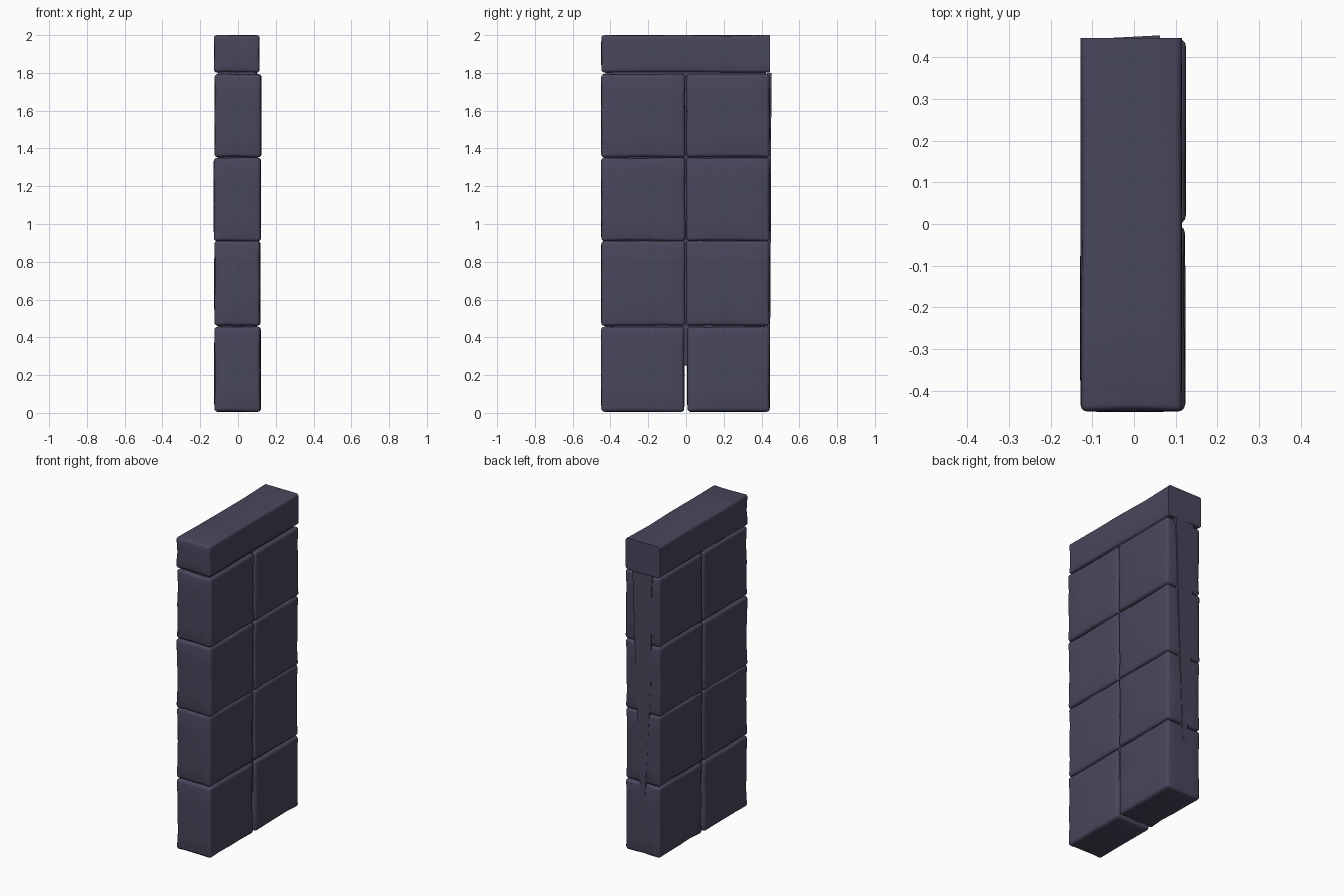
import bpy, bmesh, random
from mathutils import Vector

if "Cube" in bpy.data.objects:
    bpy.data.objects.remove(bpy.data.objects["Cube"])

random.seed(4)

stone = bpy.data.materials.new("dark slate stone")
stone.diffuse_color = (0.066, 0.063, 0.107, 1)
stone.use_nodes = True
stone.node_tree.nodes["Principled BSDF"].inputs["Base Color"].default_value = stone.diffuse_color


def finish(bm, name, angle=0.6):
    bmesh.ops.recalc_face_normals(bm, faces=bm.faces)
    me = bpy.data.meshes.new(name)
    bm.to_mesh(me)
    bm.free()
    me.materials.append(stone)
    ob = bpy.data.objects.new(name, me)
    bpy.context.collection.objects.link(ob)
    bpy.ops.object.select_all(action='DESELECT')
    ob.select_set(True)
    bpy.context.view_layer.objects.active = ob
    bpy.ops.object.shade_smooth_by_angle(angle=angle)
    return ob


def block(name, x, y, z, bevel=0.018, sharp_back=False):
    """Hewn stone: box with worn, slightly wavy rounded edges."""
    lo, hi = Vector((x[0], y[0], z[0])), Vector((x[1], y[1], z[1]))
    mid, half = (lo + hi) / 2, (hi - lo) / 2
    bm = bmesh.new()
    bmesh.ops.create_cube(bm, size=2)
    bmesh.ops.subdivide_edges(bm, edges=bm.edges[:], cuts=3, use_grid_fill=True)
    rim = []
    for e in bm.edges:
        a, b = e.verts
        shared = sum(abs(a.co[i]) > .99 and a.co[i] * b.co[i] > .99 for i in range(3))
        back = a.co.y > .99 and b.co.y > .99
        if shared == 2 and not (sharp_back and back):
            rim.append(e)
    # wear only the rim, always inward
    for v in bm.verts:
        sides = [i for i in range(3) if abs(v.co[i]) > .99]
        s = v.co.copy()
        v.co = mid + Vector(s[i] * half[i] for i in range(3))
        if len(sides) == 2 and not (sharp_back and s.y > .99):
            for i in sides:
                v.co[i] -= (1 if s[i] > 0 else -1) * random.uniform(0, .005)
    bmesh.ops.bevel(bm, geom=rim, offset=bevel, segments=3, profile=0.5,
                    affect='EDGES', clamp_overlap=True)
    return finish(bm, name)


# Four courses of paired blocks: x range, z range
courses = [
    ((-.126, .120), (.005, .457)),
    ((-.126, .118), (.460, .912)),
    ((-.129, .121), (.908, .1352 * 10)),
    ((-.125, .123), (1.352, 1.795)),
]
for i, (x, z) in enumerate(courses):
    gap = .006 if i == 0 else .001
    block(f"front_block_{i + 1}", x, (-.45, -gap - .002), z)
    block(f"back_block_{i + 1}", (x[0] + .002, x[1] + .002), (gap, .444), z)

# Cap stone, cut square at the back end
block("cap_stone", (-.128, .115), (-.449, .446), (1.802, 2.0), .015, True)

# Mortar filling the joints, kept below the surface
block("joint_core", (-.105, .100), (-.425, .425), (.25, 1.9), .004)

# Tapering splinter plate on the back end, proud along one edge
bm = bmesh.new()
sections = [(1.80, -.07, .062, .452), (1.1, -.062, .040, .450), (.35, -.02, .008, .445)]
rings = []
for z, x0, x1, y in sections:
    rings.append([bm.verts.new(p) for p in
                  ((x0, .43, z), (x0, .445, z), (x1, y, z), (x1, .43, z))])
for a, b in zip(rings, rings[1:]):
    for k in range(4):
        bm.faces.new((a[k], a[(k + 1) % 4], b[(k + 1) % 4], b[k]))
bm.faces.new(rings[0])
bm.faces.new(rings[-1])
finish(bm, "back_splinter_plate", 0.3)
